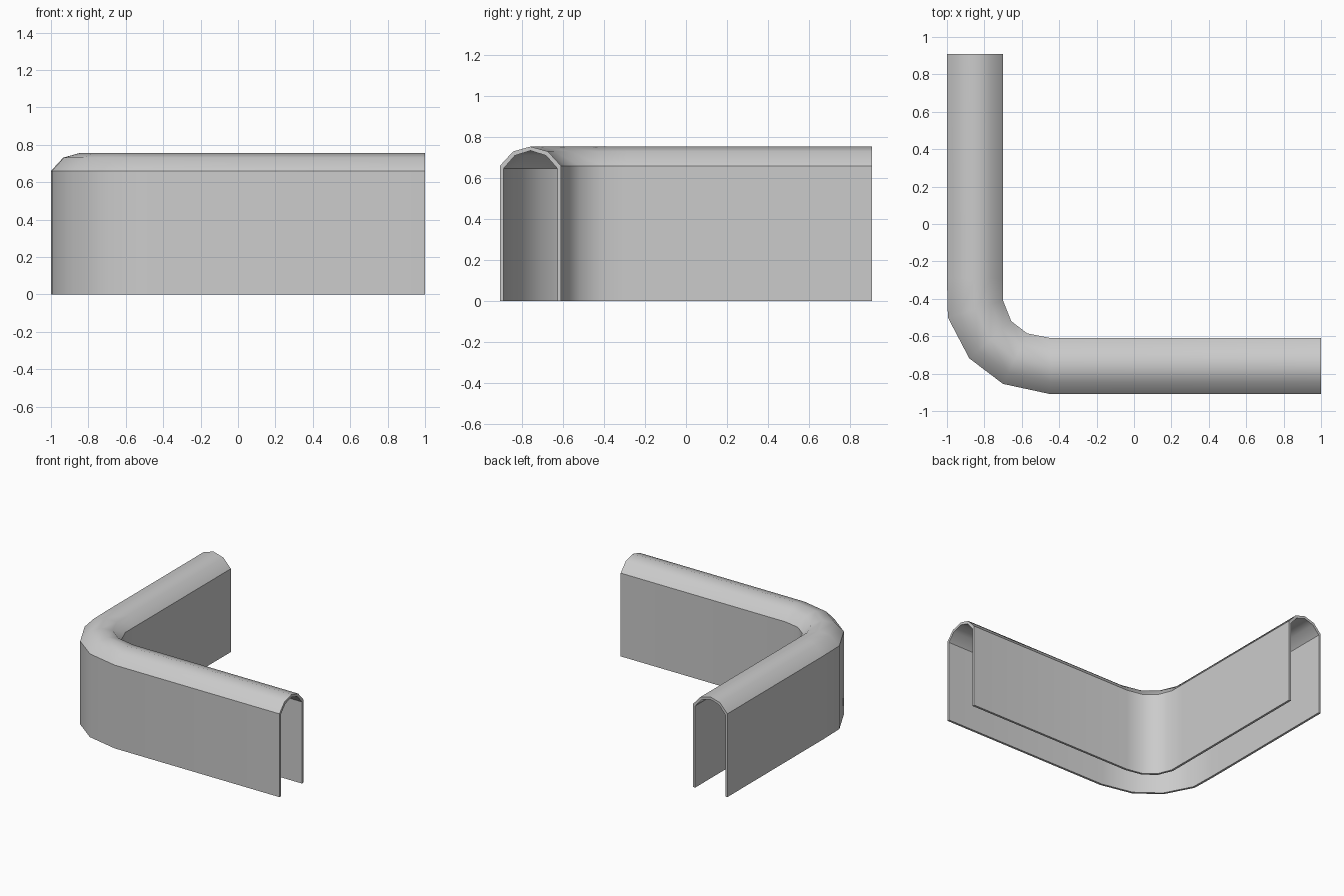
import bpy, bmesh, math
from mathutils import Vector

if "Cube" in bpy.data.objects:
    bpy.data.objects.remove(bpy.data.objects["Cube"])

# Arch cross-section: (offset from centre line, height), one half outside and inside
outer_half = [(0.15, 0), (0.15, 0.66), (0.085, 0.731)]
inner_half = [(0.132, 0), (0.132, 0.647), (0.076, 0.711)]


def arch(half, crown):
    return half + [(0, crown)] + [(-u, z) for u, z in reversed(half)]


section = arch(outer_half, 0.755) + arch(inner_half, 0.735)[::-1]

# Plan of the bend: (outer wall point, inner wall point) at each station
stations = [
    ((1, -0.91), (1, -0.61)),
    ((-0.445, -0.91), (-0.445, -0.61)),
    ((-0.70, -0.855), (-0.571, -0.585)),
    ((-0.881, -0.718), (-0.656, -0.52)),
    ((-0.995, -0.50), (-0.70, -0.41)),
    ((-1, -0.29), (-0.70, -0.29)),
    ((-1, 0.91), (-0.70, 0.91)),
]

# Sweep the section through the stations
bm = bmesh.new()
rings = []
for a, b in stations:
    a, b = Vector(a), Vector(b)
    ring = []
    for u, z in section:
        p = a.lerp(b, 0.5 - u / 0.3)
        ring.append(bm.verts.new((p.x, p.y, z)))
    rings.append(ring)

n = len(section)
for r, s in zip(rings, rings[1:]):
    for i in range(n):
        j = (i + 1) % n
        bm.faces.new((r[i], r[j], s[j], s[i]))

# Rim faces at both open ends
for r in (rings[0], rings[-1]):
    for i in range(n // 2 - 1):
        bm.faces.new((r[i], r[i + 1], r[n - 2 - i], r[n - 1 - i]))

bmesh.ops.recalc_face_normals(bm, faces=bm.faces)
mesh = bpy.data.meshes.new("corner_arch_cover")
bm.to_mesh(mesh)
bm.free()
cover = bpy.data.objects.new("corner_arch_cover", mesh)
bpy.context.collection.objects.link(cover)

# Smooth bends and crown, crisp wall tops and rims
bpy.context.view_layer.objects.active = cover
cover.select_set(True)
bpy.ops.object.shade_smooth_by_angle(angle=math.radians(38))
